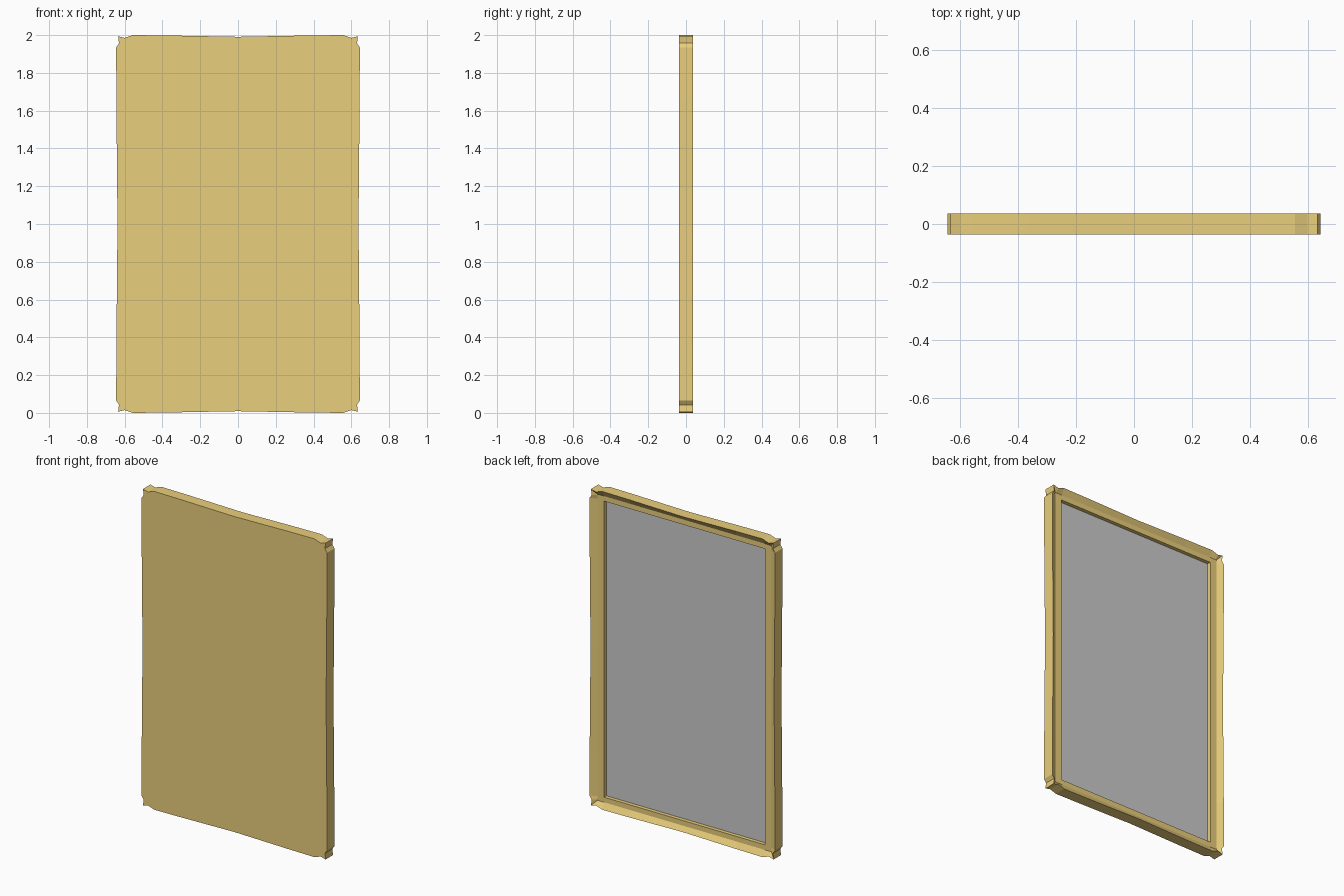
import bpy
import bmesh

if "Cube" in bpy.data.objects:
    bpy.data.objects.remove(bpy.data.objects["Cube"])

DEPTH = 0.037   # half thickness
CZ = 1.0        # centre height

# Upper right quarter of the outline, from top centre to mid side
QUARTER = [(0, 0.991), (0.37, 0.998), (0.557, 1.0), (0.60, 0.985),
           (0.635, 0.994), (0.63, 0.957), (0.645, 0.935), (0.644, 0.65),
           (0.638, 0)]


def full_outline():
    q = QUARTER
    right = q + [(x, -z) for x, z in reversed(q[:-1])]
    return right + [(-x, z) for x, z in reversed(right[1:-1])]


def clamp(points, hx, hz):
    return [(max(-hx, min(hx, x)), max(-hz, min(hz, z))) for x, z in points]


def make_object(name, bm, color=None):
    bmesh.ops.remove_doubles(bm, verts=bm.verts, dist=0.0035)
    bmesh.ops.recalc_face_normals(bm, faces=bm.faces)
    mesh = bpy.data.meshes.new(name)
    bm.to_mesh(mesh)
    bm.free()
    obj = bpy.data.objects.new(name, mesh)
    bpy.context.collection.objects.link(obj)
    if color:
        mat = bpy.data.materials.new(name + "_gold")
        mat.diffuse_color = color
        mat.use_nodes = True
        mat.node_tree.nodes["Principled BSDF"].inputs["Base Color"].default_value = mat.diffuse_color
        mesh.materials.append(mat)
    return obj


def loft(name, rings, color=None):
    """Skin a list of (points, y) rings and cap both ends."""
    bm = bmesh.new()
    loops = [[bm.verts.new((x, y, z + CZ)) for x, z in pts] for pts, y in rings]
    n = len(loops[0])
    for a, b in zip(loops, loops[1:]):
        for i in range(n):
            j = (i + 1) % n
            bm.faces.new((a[i], a[j], b[j], b[i]))
    bm.faces.new(loops[0])
    bm.faces.new(loops[-1])
    return make_object(name, bm, color)


outline = full_outline()
lip = clamp(outline, 0.605, 0.962)
opening = clamp(outline, 0.56, 0.93)

# Frame: flat front, raised rim, sloped moulding, flat lip, recess
loft("frame", [(outline, -DEPTH), (outline, DEPTH), (lip, 0.016),
               (opening, 0.016), (opening, -0.014)],
     (0.82, 0.62, 0.2, 1))

# Panel set in the recess
rect = [(-0.56, -0.93), (0.56, -0.93), (0.56, 0.93), (-0.56, 0.93)]
loft("mirror_panel", [(rect, -0.014), (rect, -0.008)])
